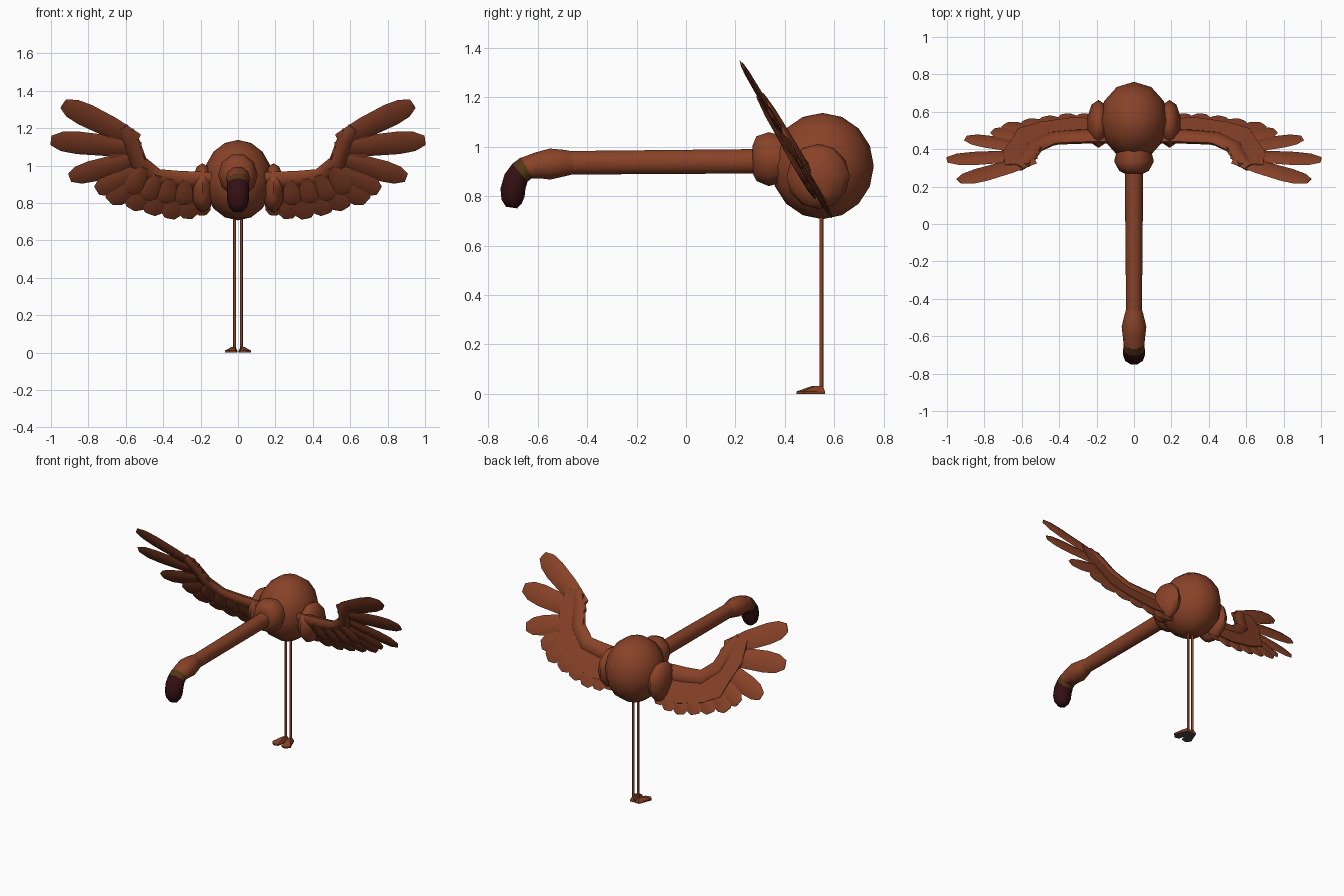
import bpy, bmesh, math
from mathutils import Vector

cube = bpy.data.objects.get("Cube")
if cube:
    bpy.data.objects.remove(cube, do_unlink=True)


def make_mat(name, rgb):
    m = bpy.data.materials.new(name)
    m.use_nodes = True
    m.diffuse_color = (*rgb, 1)
    bsdf = m.node_tree.nodes["Principled BSDF"]
    bsdf.inputs["Base Color"].default_value = (*rgb, 1)
    bsdf.inputs["Roughness"].default_value = 0.8
    return m


RUST = make_mat("rust_plumage", (0.25, 0.055, 0.021))
BAND = make_mat("ochre_beak_band", (0.09, 0.038, 0.007))
DARK = make_mat("dark_beak", (0.035, 0.005, 0.006))
GREY = make_mat("grey_sole", (0.06, 0.065, 0.075))


def finish(name, bm, mats=(RUST,), mirror=False, angle=50):
    bmesh.ops.recalc_face_normals(bm, faces=bm.faces)
    mesh = bpy.data.meshes.new(name)
    bm.to_mesh(mesh)
    bm.free()
    for m in mats:
        mesh.materials.append(m)
    ob = bpy.data.objects.new(name, mesh)
    bpy.context.collection.objects.link(ob)
    bpy.ops.object.select_all(action="DESELECT")
    ob.select_set(True)
    bpy.context.view_layer.objects.active = ob
    bpy.ops.object.shade_smooth_by_angle(angle=math.radians(angle))
    if mirror:
        ob.modifiers.new("mirror", "MIRROR").use_mirror_merge = False
    return ob


def ring(c, a, b, n):
    steps = [2 * math.pi * i / n for i in range(n)]
    return [Vector(c) + Vector(a) * math.cos(t) + Vector(b) * math.sin(t) for t in steps]


def loft(bm, rings, mat_rule=lambda i: 0):
    """Skin a list of rings and cap both ends."""
    rows = [[bm.verts.new(p) for p in r] for r in rings]
    n = len(rows[0])
    for i in range(len(rows) - 1):
        for j in range(n):
            k = (j + 1) % n
            f = bm.faces.new((rows[i][j], rows[i][k], rows[i + 1][k], rows[i + 1][j]))
            f.material_index = mat_rule(i)
    bm.faces.new(rows[0]).material_index = mat_rule(0)
    bm.faces.new(rows[-1]).material_index = mat_rule(len(rows) - 2)


def ellipsoid(name, centre, radii, seg, rings, mirror=False):
    bm = bmesh.new()
    bmesh.ops.create_uvsphere(bm, u_segments=seg, v_segments=rings, radius=1)
    for v in bm.verts:
        v.co = Vector(centre) + Vector([v.co[i] * radii[i] for i in range(3)])
    return finish(name, bm, mirror=mirror, angle=60)


# Body and shoulders
ellipsoid("body", (0, 0.552, 0.922), (0.185, 0.208, 0.215), 12, 8)
ellipsoid("shoulders", (0.19, 0.535, 0.88), (0.062, 0.128, 0.132), 10, 6, mirror=True)


def side_tube(name, sections, n, mats=(RUST,), rule=lambda i: 0):
    """Tube in the side plane; section = y, z, heading below forward, half width, half depth."""
    bm = bmesh.new()
    rings = []
    for y, z, deg, w, d in sections:
        t = math.radians(deg)
        rings.append(ring((0, y, z), (w, 0, 0), (0, -math.sin(t) * d, math.cos(t) * d), n))
    loft(bm, rings, rule)
    return finish(name, bm, mats, angle=60)


# Neck base, neck, head and hooked beak
side_tube("collar", [(0.40, 0.95, 0, 0.09, 0.095), (0.335, 0.95, 0, 0.106, 0.115),
                     (0.285, 0.952, 0, 0.08, 0.095), (0.27, 0.95, 0, 0.05, 0.06)], 10)
side_tube("neck", [(0.36, 0.942, 0, 0.05, 0.052), (-0.50, 0.935, 0, 0.042, 0.05)], 10)
side_tube("head", [(-0.45, 0.935, 0, 0.04, 0.047), (-0.49, 0.934, 0, 0.052, 0.056),
                   (-0.55, 0.93, 0, 0.066, 0.066), (-0.60, 0.925, 10, 0.06, 0.056),
                   (-0.65, 0.913, 30, 0.055, 0.049)], 10)
side_tube("beak", [(-0.645, 0.916, 30, 0.056, 0.05), (-0.672, 0.895, 40, 0.058, 0.05),
                   (-0.692, 0.86, 55, 0.06, 0.054), (-0.702, 0.815, 72, 0.058, 0.054),
                   (-0.706, 0.778, 78, 0.048, 0.044), (-0.706, 0.754, 82, 0.026, 0.024)],
          10, (BAND, DARK), lambda i: 0 if i < 1 else 1)

# Legs
bm = bmesh.new()
loft(bm, [ring((0.018, 0.548, z), (0.008, 0, 0), (0, 0.008, 0), 8) for z in (0.015, 0.76)])
finish("legs", bm, mirror=True)

# Webbed feet: flat outline rising to the ankle, grey beneath
bm = bmesh.new()
outline = [(0.004, 0.562), (0.034, 0.562), (0.05, 0.52), (0.07, 0.475),
           (0.045, 0.447), (0.012, 0.455), (0.003, 0.5)]
loft(bm, [[Vector((x, y, 0)) for x, y in outline],
          [Vector((x, y, 0.01)) for x, y in outline],
          [Vector((0.018 + (x - 0.018) * 0.3, 0.55 + (y - 0.55) * 0.4, 0.031)) for x, y in outline]])
for f in bm.faces:
    if all(v.co.z < 0.001 for v in f.verts):
        f.material_index = 1
finish("feet", bm, (RUST, GREY), mirror=True, angle=30)

# Wings lie in one plane that leans forward towards the tips
LEAN = 0.586
NORMAL = Vector((0, 1, LEAN)).normalized()


def on_wing(x, z, off=0.0):
    return Vector((x, 0.205 + (1.37 - z) * LEAN, z)) + NORMAL * off


def feather(bm, base, tip, half, off=0.0, thick=0.014):
    a, b = on_wing(*base, off), on_wing(*tip, off)
    side = (b - a).normalized().cross(NORMAL)
    shape = ((0, 0.6, 1), (0.35, 0.92, 1), (0.7, 1, 0.9), (0.88, 0.86, 0.6), (1, 0.42, 0.25))
    loft(bm, [ring(a.lerp(b, t), side * half * w, NORMAL * thick * h, 6) for t, w, h in shape])


def feather_row(name, rows, off=0.0):
    bm = bmesh.new()
    for base, tip, half in rows:
        feather(bm, base, tip, half, off)
    finish(name, bm, mirror=True)


feather_row("primary_feathers", [
    ((0.54, 1.135), (0.935, 1.33), 0.07),
    ((0.52, 1.09), (1.0, 1.135), 0.07),
    ((0.50, 1.05), (0.90, 0.935), 0.065),
    ((0.47, 1.0), (0.755, 0.865), 0.068)])
feather_row("secondary_feathers", [
    ((0.46, 0.97), (0.69, 0.81), 0.07),
    ((0.42, 0.96), (0.575, 0.77), 0.07),
    ((0.37, 0.95), (0.47, 0.74), 0.07),
    ((0.31, 0.94), (0.365, 0.717), 0.065),
    ((0.25, 0.94), (0.27, 0.717), 0.06),
    ((0.2, 0.93), (0.19, 0.735), 0.05)])
feather_row("covert_feathers", [
    ((0.50, 1.0), (0.575, 0.86), 0.055),
    ((0.43, 0.96), (0.49, 0.825), 0.055),
    ((0.36, 0.94), (0.39, 0.81), 0.055),
    ((0.28, 0.93), (0.29, 0.80), 0.055),
    ((0.21, 0.93), (0.20, 0.80), 0.05)], off=-0.018)

# Smooth web covering the back of the feather roots
web = [(0.16, 0.95), (0.44, 0.96), (0.53, 1.04), (0.56, 1.19), (0.69, 1.2), (0.7, 1.08),
       (0.65, 0.96), (0.62, 0.87), (0.5, 0.81), (0.33, 0.77), (0.17, 0.78)]
bm = bmesh.new()
loft(bm, [[on_wing(x, z, off) for x, z in web] for off in (-0.006, 0.016)])
finish("wing_webs", bm, mirror=True)

# Thick leading edge of the wing
arm = [(0.14, 0.915, 0.058), (0.32, 0.925, 0.054), (0.44, 0.94, 0.052),
       (0.535, 1.02, 0.05), (0.575, 1.14, 0.045), (0.62, 1.205, 0.032)]
bm = bmesh.new()
rings = []
for i, (x, z, r) in enumerate(arm):
    p, q = arm[max(i - 1, 0)], arm[min(i + 1, len(arm) - 1)]
    along = (on_wing(*q[:2]) - on_wing(*p[:2])).normalized()
    rings.append(ring(on_wing(x, z), along.cross(NORMAL) * r, NORMAL * r * 0.55, 8))
loft(bm, rings)
finish("wing_arms", bm, mirror=True, angle=60)
